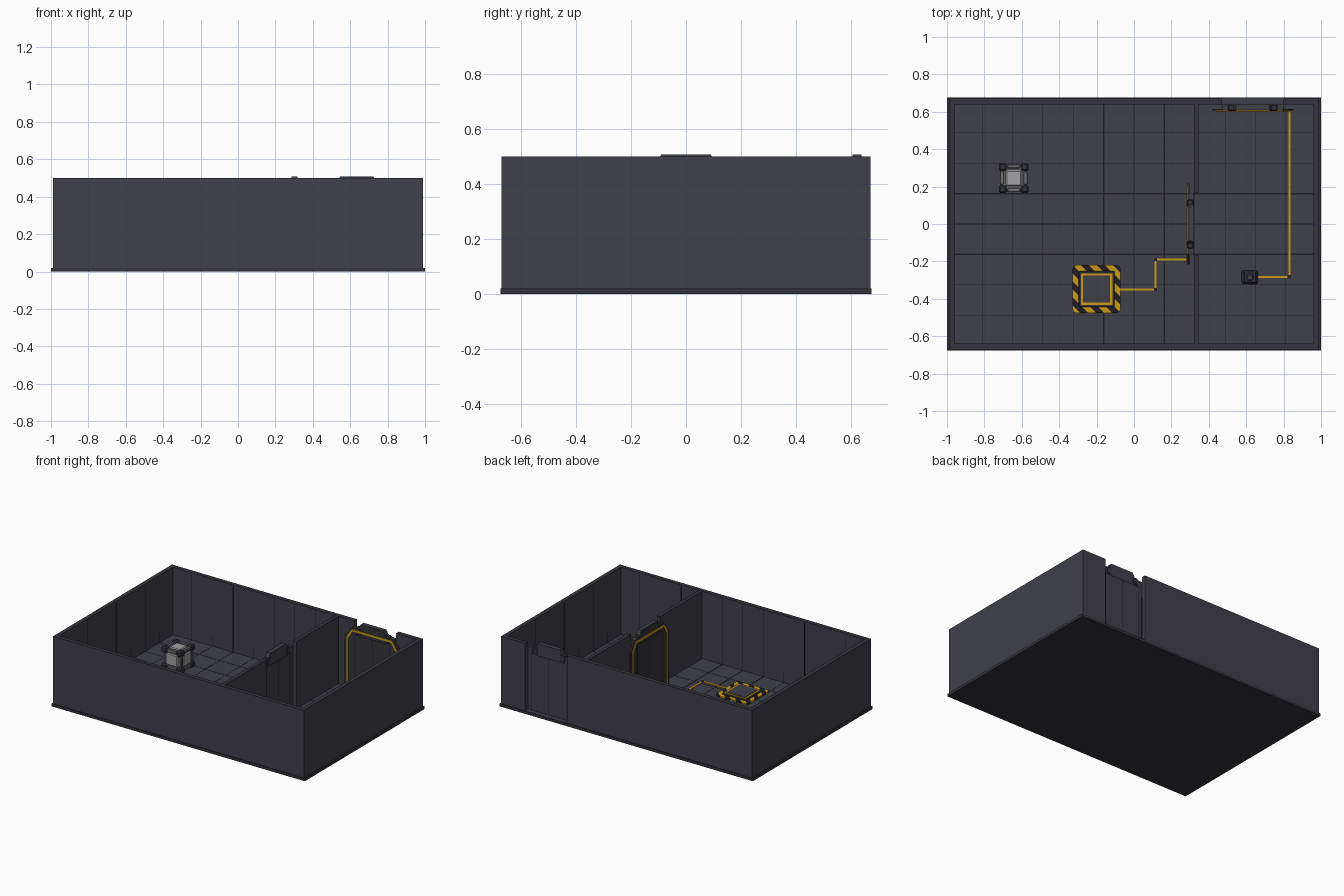
import bpy, bmesh, math
from mathutils import Matrix, Vector

old = bpy.data.objects.get("Cube")
if old:
    bpy.data.objects.remove(old, do_unlink=True)


def material(name, r, g, b):
    m = bpy.data.materials.new(name)
    m.use_nodes = True
    m.diffuse_color = (r, g, b, 1)
    bsdf = m.node_tree.nodes["Principled BSDF"]
    bsdf.inputs["Base Color"].default_value = (r, g, b, 1)
    bsdf.inputs["Roughness"].default_value = 0.7
    return m


WALL = material("slate grey", 0.05, 0.05, 0.066)
TRIM = material("dark slate", 0.034, 0.034, 0.044)
SEAM = material("seam black", 0.014, 0.014, 0.018)
YELLOW = material("warning yellow", 0.6, 0.33, 0.008)
LIGHT = material("light grey", 0.36, 0.36, 0.38)
MID = material("middle grey", 0.16, 0.16, 0.175)


def finish(name, bm, *mats, bevel=0):
    bmesh.ops.recalc_face_normals(bm, faces=bm.faces)
    mesh = bpy.data.meshes.new(name)
    bm.to_mesh(mesh)
    bm.free()
    for m in mats:
        mesh.materials.append(m)
    ob = bpy.data.objects.new(name, mesh)
    bpy.context.collection.objects.link(ob)
    if bevel:
        mod = ob.modifiers.new("bevel", "BEVEL")
        mod.width, mod.segments = bevel, 1
    return ob


def add_box(bm, x0, x1, y0, y1, z0, z1):
    size = Vector((x1 - x0, y1 - y0, z1 - z0))
    mid = Vector((x0 + x1, y0 + y1, z0 + z1)) / 2
    bmesh.ops.create_cube(bm, size=1, matrix=Matrix.Translation(mid) @ Matrix.Diagonal(size).to_4x4())


def boxes(name, mat, *items, bevel=0):
    bm = bmesh.new()
    for b in items:
        add_box(bm, *b)
    return finish(name, bm, mat, bevel=bevel)


def slab(name, mat, pts, y0, y1):
    """Extrude an outline drawn in x and z from y0 to y1."""
    bm = bmesh.new()
    face = bm.faces.new([bm.verts.new((x, y0, z)) for x, z in pts])
    ext = bmesh.ops.extrude_face_region(bm, geom=[face])
    verts = [v for v in ext["geom"] if isinstance(v, bmesh.types.BMVert)]
    bmesh.ops.translate(bm, verts=verts, vec=(0, y1 - y0, 0))
    return finish(name, bm, mat)


def mirrored(pts):
    return pts + [(-x, z) for x, z in reversed(pts)]


FLOOR, TOP, IX, IY, OX, OY = 0.02, 0.5, 0.96, 0.64, 0.99, 0.67
TILE, DOOR_X, HALF, PX0, PX1 = 0.1625, 0.635, 0.165, 0.32, 0.346

# Base and floor
boxes("base", TRIM, (-1, 1, -0.675, 0.675, 0, FLOOR - 0.001))
boxes("floor", WALL, (-OX, OX, -OY, OY, 0.01, FLOOR))

# Walls with darker top rims, open where the doors stand
bm = bmesh.new()
for b in [(-OX, OX, -OY, -IY), (-OX, -IX, -IY, IY), (IX, OX, -IY, IY),
          (-OX, DOOR_X - HALF, IY, OY), (DOOR_X + HALF, OX, IY, OY),
          (PX0, PX1, -IY, -HALF), (PX0, PX1, HALF, IY)]:
    add_box(bm, *b, FLOOR - 0.005, TOP)
bm.normal_update()
for f in bm.faces:
    f.material_index = int(f.normal.z > 0.5)
finish("walls", bm, WALL, TRIM)

# Floor tile seams, wider along the middle
seams = []
for i in range(-5, 6):
    w = 0.004 if abs(i) < 2 else 0.0015
    seams.append((i * TILE - w, i * TILE + w, -IY, IY, FLOOR, FLOOR + 0.001))
for i in range(-3, 4):
    w = 0.004 if abs(i) < 2 else 0.0015
    seams.append((-IX, IX, i * TILE - w, i * TILE + w, FLOOR, FLOOR + 0.001))
boxes("floor_seams", SEAM, *seams)

# Wall panel seams: tall ones between panels, short ones along the skirting
seams = []
for i in range(-5, 6):
    x, top = i * TILE, (TOP - 0.01 if i % 2 or i == 0 else 0.09)
    seams.append((x - 0.002, x + 0.002, -IY, -IY + 0.001, FLOOR, top))
    if x < 0.4:
        seams.append((x - 0.002, x + 0.002, IY - 0.001, IY, FLOOR, top))
for i in range(-3, 4):
    y, top = i * TILE, (TOP - 0.01 if i % 2 == 0 else 0.09)
    for s in (-1, 1):
        seams.append((s * IX - 0.001, s * IX + 0.001, y - 0.002, y + 0.002, FLOOR, top))
boxes("wall_seams", SEAM, *seams)


# Doors: local -y points into the room, origin on the inner wall face
def door(prefix, loc, turn):
    peak = [(0.165, 0.465), (0.108, 0.47), (0.09, 0.507)]
    arch_out = [(0.202, FLOOR), (0.202, 0.39), (0.158, 0.457)]
    arch_in = [(0.187, FLOOR), (0.187, 0.386), (0.151, 0.442)]
    ring = mirrored(arch_out) + list(reversed(mirrored(arch_in)))
    parts = [
        slab(prefix + "_frame", TRIM, mirrored([(0.217, FLOOR), (0.217, 0.4)] + peak), -0.034, -0.024),
        slab(prefix + "_leaf", WALL, mirrored([(0.164, FLOOR)] + peak), -0.024, -0.002),
        slab(prefix + "_light_strip", YELLOW, ring, -0.038, -0.033),
        boxes(prefix + "_leaf_seams", SEAM, *[
            (u - 0.002, u + 0.002, y - 0.001, y + 0.001, FLOOR, h)
            for u, h in ((-0.14, 0.42), (0, 0.42), (0.14, 0.42)) for y in (-0.002, -0.034)],
            *[(-0.14, 0.14, y - 0.001, y + 0.001, 0.418, 0.422) for y in (-0.002, -0.034)]),
        boxes(prefix + "_clamps", TRIM, *[
            (s * 0.11 - 0.022, s * 0.11 + 0.022, -0.037, 0, 0.425, 0.478) for s in (-1, 1)], bevel=0.006),
    ]
    for p in parts:
        p.location, p.rotation_euler.z = loc, turn


door("back_door", (DOOR_X, IY, 0), 0)
door("inner_door", (PX0, 0, 0), -math.pi / 2)


# Yellow signal lines on the floor
def track(name, pts, w=0.006):
    items = []
    for (xa, ya), (xb, yb) in zip(pts, pts[1:]):
        items.append((min(xa, xb) - w, max(xa, xb) + w, min(ya, yb) - w, max(ya, yb) + w, FLOOR, FLOOR + 0.004))
    boxes(name, YELLOW, *items)
    boxes(name + "_joints", SEAM, *[(x - 0.009, x + 0.009, y - 0.009, y + 0.009, FLOOR, FLOOR + 0.005)
                                    for x, y in pts[1:-1]])


track("plate_signal_line", [(-0.07, -0.35), (0.115, -0.35), (0.115, -0.19), (0.288, -0.19)])
track("button_signal_line", [(0.66, -0.283), (0.831, -0.283), (0.831, 0.605)])

# Floor plate with a diagonal hazard border
CX, CY, R, STEP = -0.2, -0.348, 0.128, 0.043
bm = bmesh.new()
add_box(bm, -R, R, -R, R, FLOOR, FLOOR + 0.009)
corners = [e for e in bm.edges if abs(e.verts[0].co.z - e.verts[1].co.z) > 0.005]
bmesh.ops.bevel(bm, geom=corners, offset=0.02, segments=2, affect="EDGES", profile=0.5)
for i in range(-6, 7):
    bmesh.ops.bisect_plane(bm, geom=bm.verts[:] + bm.edges[:] + bm.faces[:],
                           plane_co=(i * STEP, 0, 0), plane_no=(1, 1, 0))
for f in bm.faces:
    c = f.calc_center_median()
    f.material_index = math.floor((c.x + c.y) / STEP) % 2
finish("hazard_border", bm, YELLOW, SEAM).location = (CX, CY, 0)


def square(name, mat, r, z0, z1, bevel=0):
    ob = boxes(name, mat, (-r, r, -r, r, z0, z1), bevel=bevel)
    ob.location = (CX, CY, 0)


square("plate_rim", TRIM, 0.096, FLOOR, 0.034, 0.004)
square("plate_light_ring", YELLOW, 0.084, FLOOR, 0.037)
square("plate_centre", WALL, 0.072, FLOOR, 0.04)

# Storage cube: core, raised face panels, edge bars and dark corners
cube = [boxes("cube_core", MID, (-0.066, 0.066) * 3, bevel=0.008)]
panels, bars = [], []
for a in range(3):
    spans = [(-0.043, 0.043)] * 3
    spans[a] = (-0.073, 0.073)
    panels.append(sum(spans, ()))
    for s in (-1, 1):
        for t in (-1, 1):
            spans = [(s * 0.063 - 0.01, s * 0.063 + 0.01), (t * 0.063 - 0.01, t * 0.063 + 0.01)]
            spans.insert(a, (-0.035, 0.035))
            bars.append(sum(spans, ()))
cube.append(boxes("cube_panels", LIGHT, *panels, bevel=0.006))
cube.append(boxes("cube_edge_bars", MID, *bars, bevel=0.003))
ends = [(-0.08, -0.038), (0.038, 0.08)]
cube.append(boxes("cube_corners", TRIM, *[a + b + c for a in ends for b in ends for c in ends], bevel=0.008))
for p in cube:
    p.location = (-0.643, 0.245, FLOOR + 0.08)

# Pedestal button
pedestal = [
    boxes("pedestal_foot", TRIM, (-0.044, 0.044, -0.036, 0.036, FLOOR, 0.04), bevel=0.008),
    boxes("pedestal_column", WALL, (-0.028, 0.028, -0.024, 0.024, 0.03, 0.14), bevel=0.006),
    boxes("pedestal_head", TRIM, (-0.036, 0.036, -0.03, 0.03, 0.13, 0.15), bevel=0.006),
    boxes("pedestal_button", MID, (-0.018, 0.018, -0.016, 0.016, 0.145, 0.158), bevel=0.004),
]
for p in pedestal:
    p.location = (0.62, -0.285, 0)
pedestal[3].data.materials[0] = WALL
